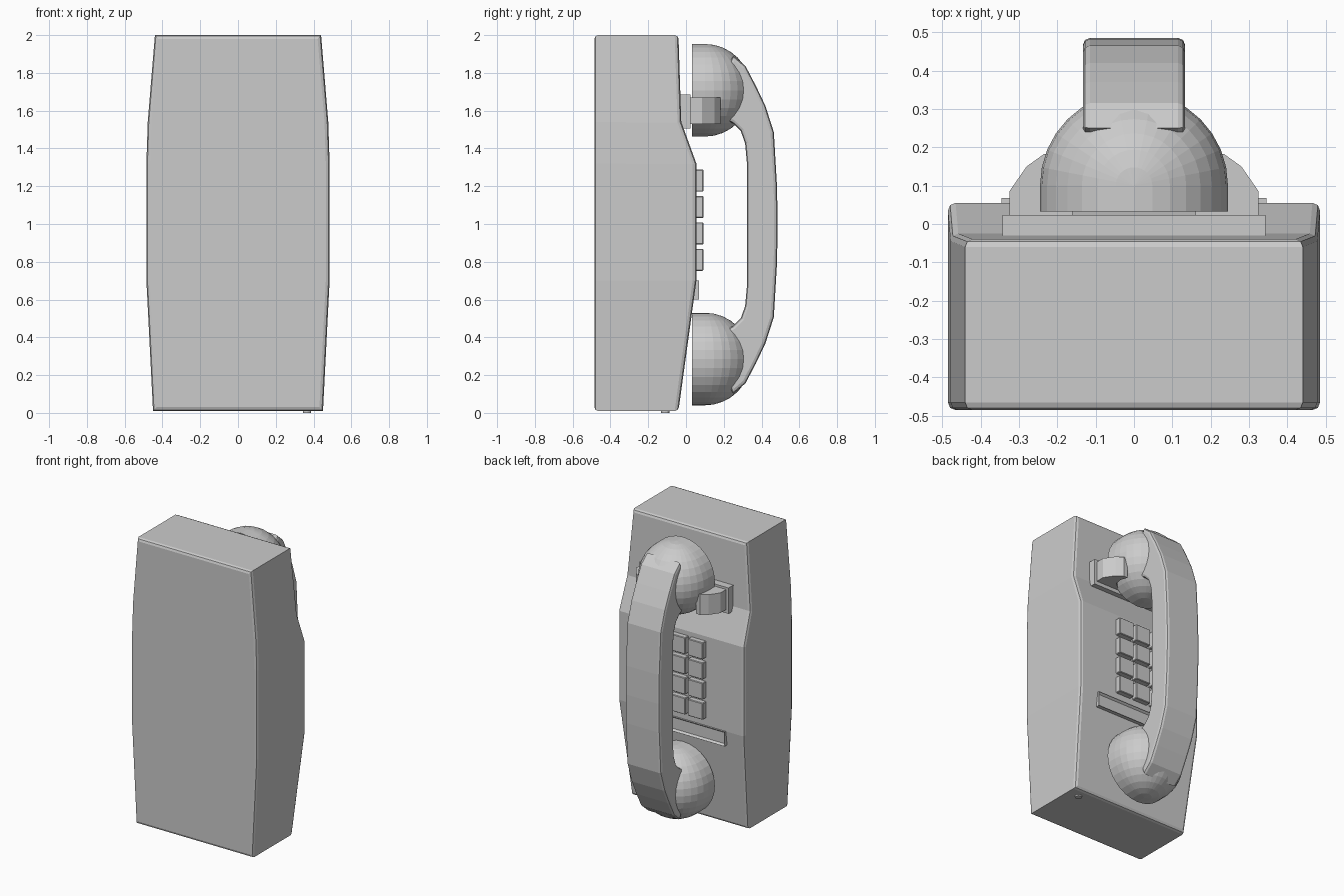
import bpy, bmesh
from mathutils import Vector

if "Cube" in bpy.data.objects:
    bpy.data.objects.remove(bpy.data.objects["Cube"])


def finish(bm, name):
    bmesh.ops.recalc_face_normals(bm, faces=bm.faces)
    me = bpy.data.meshes.new(name)
    bm.to_mesh(me)
    bm.free()
    ob = bpy.data.objects.new(name, me)
    bpy.context.collection.objects.link(ob)
    return ob


def box(name, lo, hi, bevel=0.0):
    lo, hi = Vector(lo), Vector(hi)
    bm = bmesh.new()
    bmesh.ops.create_cube(bm, size=1)
    for v in bm.verts:
        v.co = (lo + hi) / 2 + v.co * (hi - lo)
    if bevel:
        bmesh.ops.bevel(bm, geom=bm.edges[:], offset=bevel, segments=1, affect='EDGES')
    return finish(bm, name)


def prism(points, offset):
    bm = bmesh.new()
    face = bm.faces.new([bm.verts.new(p) for p in points])
    ext = bmesh.ops.extrude_face_region(bm, geom=[face])
    bmesh.ops.translate(bm, vec=offset, verts=[g for g in ext['geom'] if isinstance(g, bmesh.types.BMVert)])
    return bm


# Housing: lofted rectangles (z, half width, front y)
sections = [(0.01, 0.45, -0.04), (0.70, 0.485, 0.055), (1.32, 0.485, 0.055),
            (1.54, 0.478, -0.025), (2.0, 0.44, -0.04)]
bm = bmesh.new()
rings = [[bm.verts.new(p) for p in ((-w, -0.485, z), (w, -0.485, z), (w, y, z), (-w, y, z))]
         for z, w, y in sections]
for a, b in zip(rings, rings[1:]):
    for i in range(4):
        j = (i + 1) % 4
        bm.faces.new((a[i], a[j], b[j], b[i]))
bm.faces.new(rings[0])
bm.faces.new(rings[-1])
bmesh.ops.recalc_face_normals(bm, faces=bm.faces)
sharp = []
for e in bm.edges:
    a, b = e.verts[0].co, e.verts[1].co
    cap_edge = e.calc_face_angle() > 1 and abs(a.y - b.y) < 1e-4
    if abs(a.z - b.z) > 0.01 or cap_edge:
        sharp.append(e)
bmesh.ops.bevel(bm, geom=sharp, offset=0.02, segments=2, profile=0.5, affect='EDGES')
finish(bm, "housing")

# Cord socket under the housing
bm = bmesh.new()
bmesh.ops.create_cone(bm, cap_ends=True, segments=16, radius1=0.022, radius2=0.022, depth=0.03)
bmesh.ops.translate(bm, vec=(0.365, -0.11, 0.015), verts=bm.verts)
finish(bm, "cord_socket")

# Keypad
for r in range(4):
    for c in (-1, 0, 1):
        x, z = c * 0.135, 0.81 + r * 0.14
        box(f"key_{r}_{c + 1}", (x - 0.058, 0.04, z - 0.058), (x + 0.058, 0.092, z + 0.058), 0.004)

# Label frame with recessed window
bm = bmesh.new()
bmesh.ops.create_cube(bm, size=1)
for v in bm.verts:
    v.co = Vector((v.co.x * 0.69, 0.045 + v.co.y * 0.046, 0.65 + v.co.z * 0.10))
front = max(bm.faces, key=lambda f: f.calc_center_median().y)
bmesh.ops.inset_region(bm, faces=[front], thickness=0.016)
bmesh.ops.translate(bm, vec=(0, -0.015, 0), verts=front.verts)
finish(bm, "label_frame")

# Cradle plate and two prongs
box("cradle_plate", (-0.343, -0.035, 1.505), (0.343, 0.023, 1.685))
prong = [(0.16, 0.015), (0.325, 0.015), (0.325, 0.085), (0.28, 0.15), (0.235, 0.182),
         (0.205, 0.182), (0.222, 0.13), (0.212, 0.08), (0.16, 0.035)]
for side, s in (("left", -1), ("right", 1)):
    finish(prism([(s * x, y, 1.53) for x, y in prong], (0, 0, 0.14)), f"cradle_prong_{side}")

# Handset cups: half sphere extended to a flat face
for name, z in (("earpiece", 1.708), ("mouthpiece", 0.285)):
    bm = bmesh.new()
    bmesh.ops.create_uvsphere(bm, u_segments=32, v_segments=16, radius=0.245)
    bmesh.ops.bisect_plane(bm, geom=bm.verts[:] + bm.edges[:] + bm.faces[:], dist=1e-4,
                           plane_co=(0, 0, 0), plane_no=(0, 1, 0), clear_inner=True)
    rim = [e for e in bm.edges if e.is_boundary]
    ext = bmesh.ops.extrude_edge_only(bm, edges=rim)['geom']
    bmesh.ops.translate(bm, vec=(0, -0.067, 0), verts=[g for g in ext if isinstance(g, bmesh.types.BMVert)])
    bmesh.ops.holes_fill(bm, edges=[e for e in bm.edges if e.is_boundary], sides=0)
    bmesh.ops.translate(bm, vec=(0, 0.1, z), verts=bm.verts)
    finish(bm, name)

# Handset grip: side profile (y, z above middle), mirrored and extruded across x
mid = 0.9965
outer = [(0.485, 0.0), (0.482, 0.20), (0.465, 0.49), (0.42, 0.63), (0.37, 0.735), (0.315, 0.84), (0.25, 0.895)]
inner = [(0.16, 0.72), (0.215, 0.555), (0.25, 0.535), (0.29, 0.495), (0.313, 0.43), (0.322, 0.33)]
half = outer + inner
profile = [(y, mid + z) for y, z in half] + [(y, mid - z) for y, z in reversed(half[1:])]
bm = prism([(-0.133, y, z) for y, z in profile], (0.266, 0, 0))
bmesh.ops.recalc_face_normals(bm, faces=bm.faces)
edges = [e for e in bm.edges if abs(e.verts[0].co.x - e.verts[1].co.x) < 1e-4]
bmesh.ops.bevel(bm, geom=edges, offset=0.018, segments=2, profile=0.5, affect='EDGES')
finish(bm, "handset_grip")
